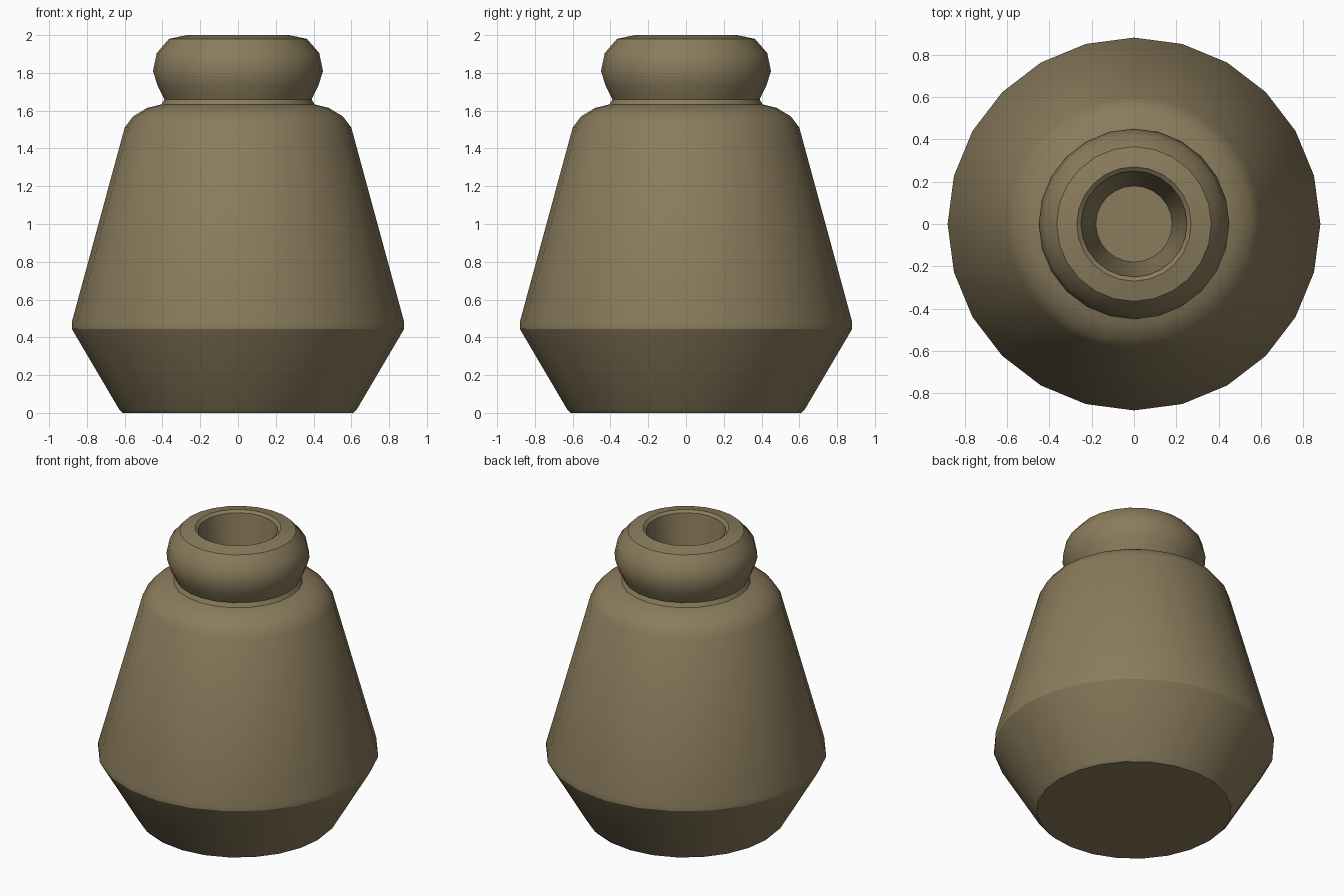
import bpy, bmesh, math

if "Cube" in bpy.data.objects:
    bpy.data.objects.remove(bpy.data.objects["Cube"])

SEGMENTS = 24

# One flat clay colour
clay = bpy.data.materials.new("olive_clay")
clay.diffuse_color = (0.255, 0.200, 0.108, 1)
clay.use_nodes = True
clay.node_tree.nodes["Principled BSDF"].inputs["Base Color"].default_value = clay.diffuse_color


def lathe(name, profile):
    """Spin an (r, z) profile round the z axis; r = 0 makes a flat cap."""
    bm = bmesh.new()
    rings = []
    for r, z in profile:
        if r == 0:
            rings.append([bm.verts.new((0, 0, z))])
        else:
            rings.append([bm.verts.new((r * math.cos(2 * math.pi * i / SEGMENTS),
                                        r * math.sin(2 * math.pi * i / SEGMENTS), z))
                          for i in range(SEGMENTS)])
    for a, b in zip(rings, rings[1:]):
        for i in range(SEGMENTS):
            j = (i + 1) % SEGMENTS
            if len(a) == 1:
                bm.faces.new((a[0], b[j], b[i]))
            elif len(b) == 1:
                bm.faces.new((a[i], a[j], b[0]))
            else:
                bm.faces.new((a[i], a[j], b[j], b[i]))
    bmesh.ops.recalc_face_normals(bm, faces=bm.faces)
    mesh = bpy.data.meshes.new(name)
    bm.to_mesh(mesh)
    bm.free()
    mesh.materials.append(clay)
    ob = bpy.data.objects.new(name, mesh)
    bpy.context.collection.objects.link(ob)
    bpy.ops.object.select_all(action='DESELECT')
    ob.select_set(True)
    bpy.context.view_layer.objects.active = ob
    bpy.ops.object.shade_smooth_by_angle(angle=math.radians(30))


# Whole vessel: base, belly, shoulder, neck, rounded lip and tapered mouth
lathe("pot", [
    (0, 0), (0.61, 0), (0.63, 0.02),                       # base
    (0.88, 0.445), (0.88, 0.48),                           # belly
    (0.60, 1.51), (0.555, 1.57), (0.48, 1.615), (0.405, 1.633),  # shoulder
    (0.39, 1.66),                                          # neck
    (0.425, 1.73), (0.45, 1.81), (0.43, 1.905), (0.365, 1.98), (0.27, 2.0),  # lip
    (0.25, 1.985), (0.18, 1.45), (0, 1.45),                # mouth
])
